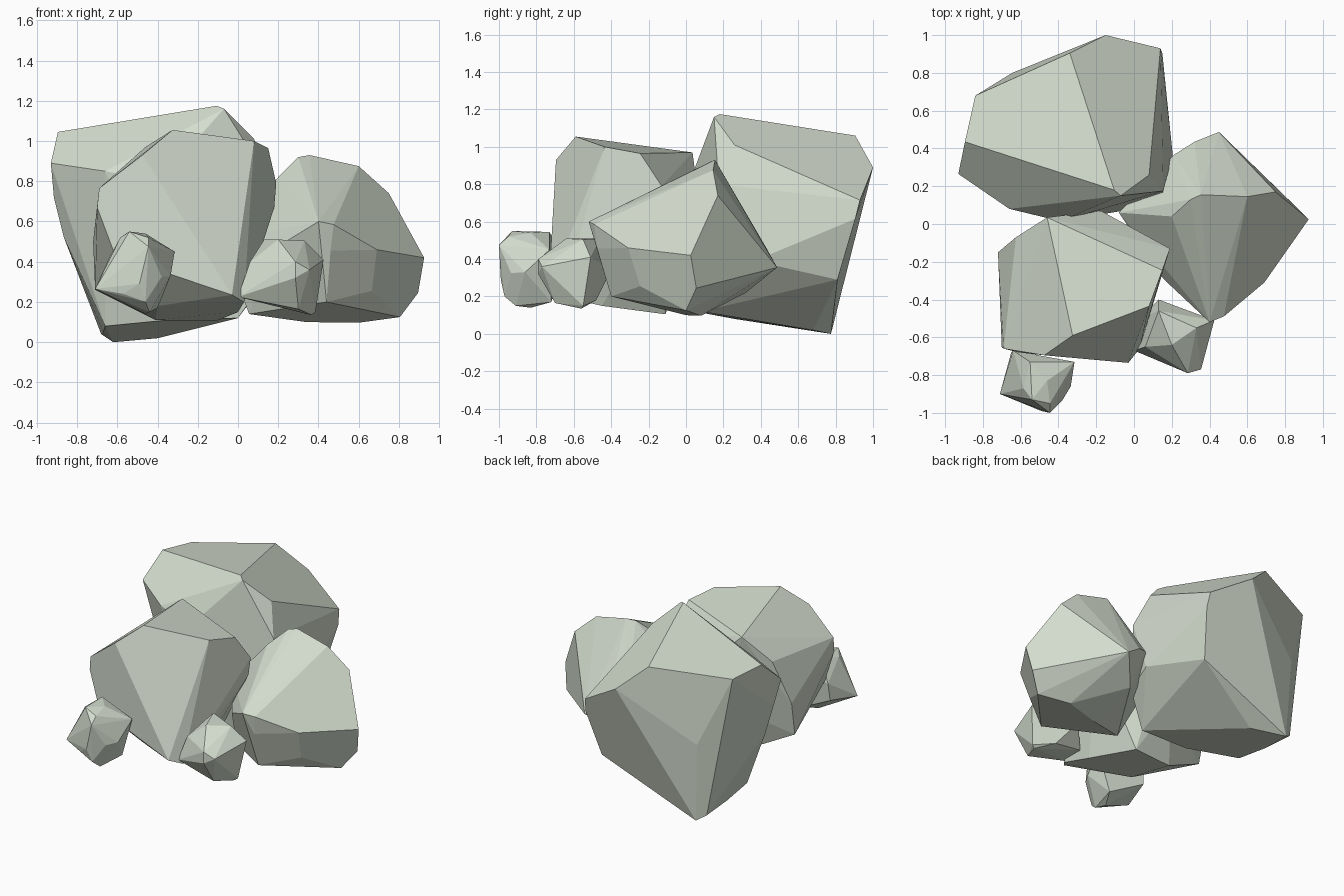
import bpy, bmesh, math

stone = bpy.data.materials.new("pale_stone")
stone.diffuse_color = (0.66, 0.72, 0.62, 1)


def rock(name, corners):
    """Flat-faceted boulder: the convex hull of its main corners."""
    bm = bmesh.new()
    for p in corners:
        bm.verts.new(p)
    hull = bmesh.ops.convex_hull(bm, input=bm.verts[:])
    loose = set(hull["geom_interior"]) | set(hull["geom_unused"])
    loose = [v for v in loose if isinstance(v, bmesh.types.BMVert)]
    bmesh.ops.delete(bm, geom=loose, context='VERTS')
    # merge nearly flat neighbours into larger facets
    bmesh.ops.dissolve_limit(bm, angle_limit=math.radians(7),
                             verts=bm.verts[:], edges=bm.edges[:])
    bmesh.ops.recalc_face_normals(bm, faces=bm.faces[:])
    me = bpy.data.meshes.new(name)
    bm.to_mesh(me)
    bm.free()
    me.materials.append(stone)
    ob = bpy.data.objects.new(name, me)
    bpy.context.collection.objects.link(ob)
    return ob


# Tall boulder at the back left
rock("back_boulder", [
    (-.105, .18, 1.175), (-.07, .15, 1.16), (-.895, .435, 1.045), (-.84, .68, 1.02),
    (-.34, .905, 1.06), (-.15, 1, .89), (.14, .93, .715), (.15, .905, .615),
    (.08, .26, 1.01), (.155, .175, .8), (.205, .365, .39), (.15, .15, .33),
    (.09, .81, .29), (-.93, .265, .89), (-.915, .33, .72), (-.865, .35, .52),
    (-.66, .08, .85), (-.39, .015, .8), (-.645, .8, .55), (-.62, .775, 0),
    (-.68, .74, .04), (-.67, .5, .05), (-.66, .26, .08), (-.4, .68, .02),
    (-.35, .1, .11), (0, .08, .12)])

# Boulder at the front left
rock("front_boulder", [
    (-.325, -.59, 1.055), (.08, -.435, 1.0), (.15, -.245, .965), (-.46, .035, .97),
    (.19, -.13, .79), (.18, -.14, .67), (.08, -.5, .54), (-.03, -.735, .235),
    (.03, -.66, .2), (0, -.45, .15), (-.475, -.695, .93), (-.69, -.66, .765),
    (-.7, -.655, .67), (-.61, -.68, .43), (-.39, -.68, .36), (-.72, -.15, .5),
    (-.71, -.2, .26), (-.625, -.07, .8), (-.175, .07, .7), (-.3, .01, .45),
    (-.4, -.5, .18), (-.41, -.14, .11), (-.11, -.11, .105)])

# Boulder on the right
rock("right_boulder", [
    (.355, .155, .93), (.3, .13, .92), (.6, .145, .875), (.75, .17, .74),
    (.925, .025, .42), (.895, .055, .245), (.805, 0, .125), (.4, -.52, .6),
    (.475, -.49, .585), (.69, -.31, .46), (.665, -.245, .255), (.46, -.475, .455),
    (.44, -.4, .2), (.45, .487, .355), (.32, .435, .45), (.21, .365, .5),
    (.2, .04, .82), (.155, -.29, .45), (-.08, .06, .5), (.055, -.1, .14),
    (.34, 0, .1), (.6, .08, .097), (.3, .32, .22)])

# Two pebbles leaning at the front
rock("left_pebble", [
    (-.55, -.73, .545), (-.54, -.93, .55), (-.585, -.87, .52), (-.46, -.83, .54),
    (-.445, -.95, .52), (-.445, -1, .475), (-.71, -.9, .265), (-.57, -.95, .24),
    (-.49, -.99, .29), (-.46, -.97, .2), (-.44, -.91, .15), (-.38, -.935, .325),
    (-.315, -.73, .45), (-.335, -.86, .33), (-.4, -.72, .17), (-.65, -.68, .3),
    (-.64, -.67, .42), (-.46, -.83, .14)])
rock("right_pebble", [
    (.13, -.46, .51), (.2, -.64, .51), (.33, -.55, .505), (.425, -.51, .41),
    (.41, -.53, .26), (.385, -.55, .15), (.355, -.77, .36), (.285, -.79, .4),
    (.285, -.79, .32), (.21, -.745, .34), (.06, -.65, .4), (0, -.67, .225),
    (.3, -.7, .165), (.365, -.56, .135), (.13, -.4, .34), (.03, -.5, .22),
    (.25, -.48, .18)])
